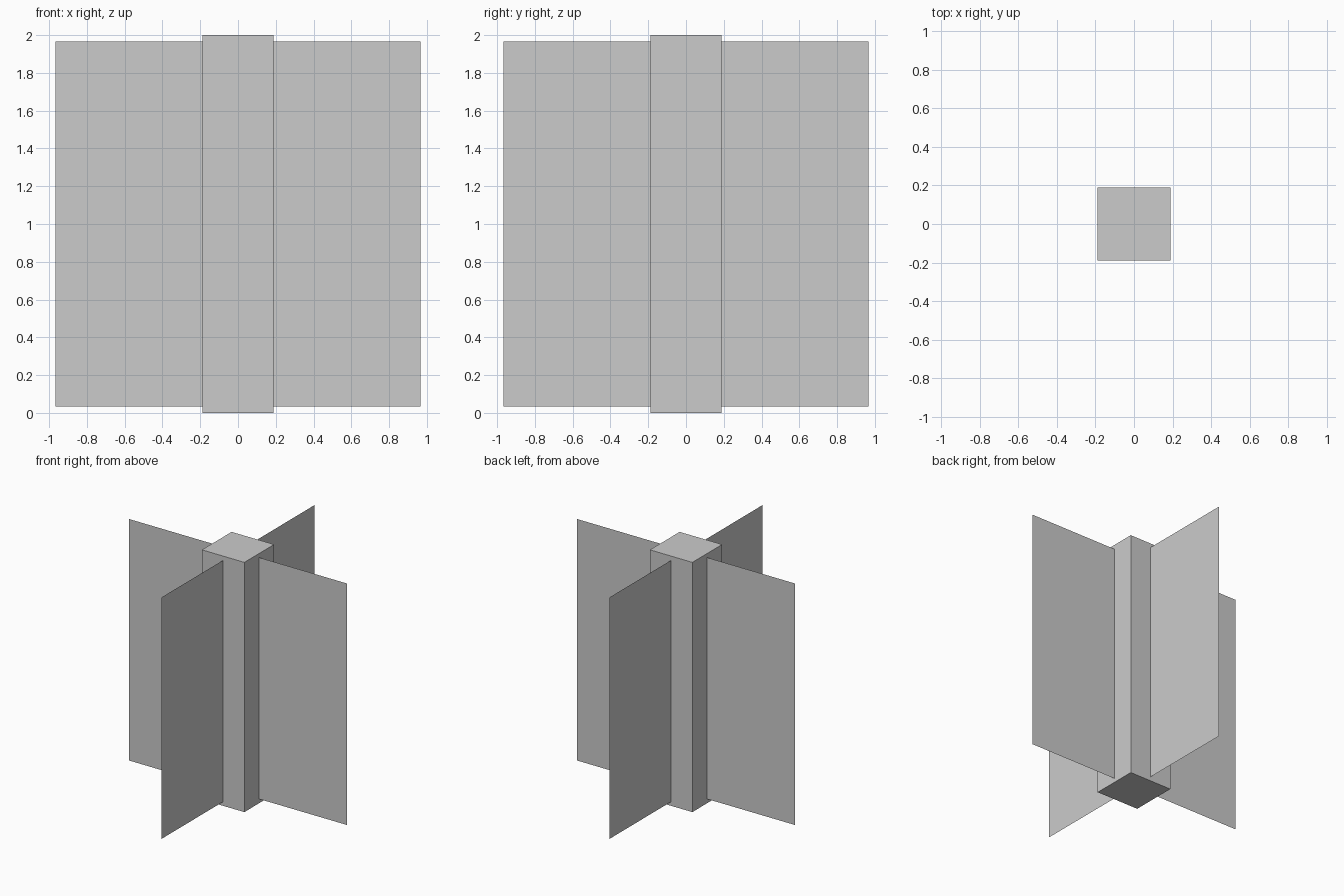
import bpy
from math import pi

if "Cube" in bpy.data.objects:
    bpy.data.objects.remove(bpy.data.objects["Cube"])

POST_HALF = 0.188
PANEL_SIZE = 1.934

# Central square post
bpy.ops.mesh.primitive_cube_add(size=1, location=(0, 0, 1))
post = bpy.context.object
post.name = "post"
post.scale = (2 * POST_HALF, 2 * POST_HALF, 2)
bpy.ops.object.transform_apply(location=False, rotation=False, scale=True)


# Paper-thin upright square panel crossing the post
def add_panel(name, turn):
    bpy.ops.mesh.primitive_plane_add(size=PANEL_SIZE, location=(0, 0, 1),
                                     rotation=(pi / 2, 0, turn))
    bpy.context.object.name = name
    bpy.ops.object.transform_apply(location=False, rotation=True, scale=False)


add_panel("side_to_side_panel", 0)
add_panel("front_to_back_panel", pi / 2)
